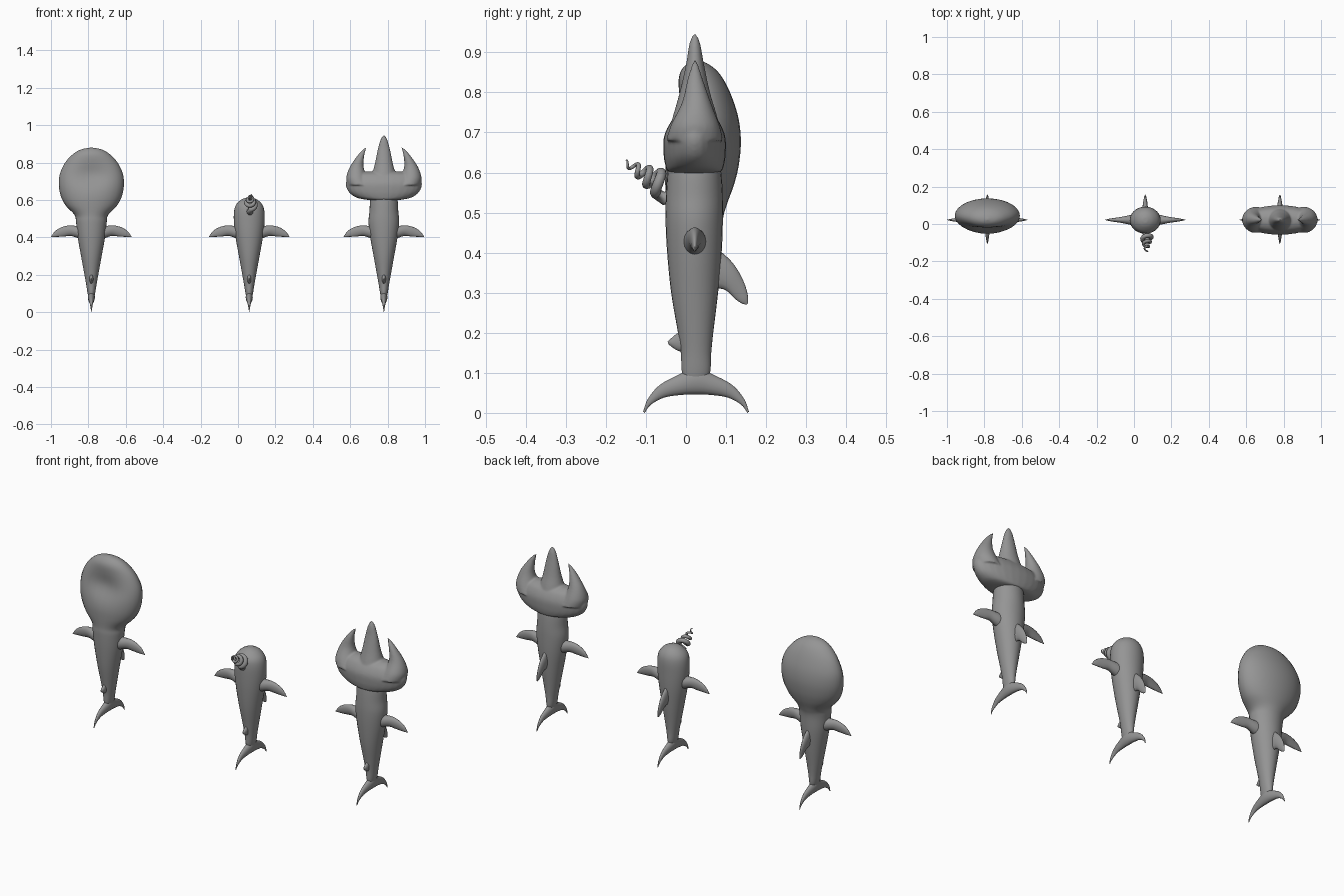
import bpy, bmesh, math
from mathutils import Vector

cube = bpy.data.objects.get("Cube")
if cube:
    bpy.data.objects.remove(cube)

skin = bpy.data.materials.new("grey_skin")
skin.use_nodes = True
skin.diffuse_color = (0.3, 0.3, 0.3, 1)
skin.node_tree.nodes["Principled BSDF"].inputs["Base Color"].default_value = skin.diffuse_color


def smooth_keys(keys, steps=6):
    """Catmull-Rom samples through tuples of numbers."""
    out = []
    for i in range(len(keys) - 1):
        four = [keys[max(i - 1, 0)], keys[i], keys[i + 1], keys[min(i + 2, len(keys) - 1)]]
        for s in range(steps):
            t = s / steps
            out.append([0.5 * (2 * b + (c - a) * t + (2 * a - 5 * b + 4 * c - d) * t ** 2
                               + (3 * b - a - 3 * c + d) * t ** 3) for a, b, c, d in zip(*four)])
    return out + [keys[-1]]


def loft(bm, rings, seg=28):
    """Skin a list of ellipses, each given as centre and two half axes."""
    loops = []
    for c, u, v in rings:
        angles = [2 * math.pi * i / seg for i in range(seg)]
        loops.append([bm.verts.new(c + u * math.cos(a) + v * math.sin(a)) for a in angles])
    for a, b in zip(loops, loops[1:]):
        for i in range(seg):
            j = (i + 1) % seg
            bm.faces.new((a[i], a[j], b[j], b[i]))
    bm.faces.new(loops[0])
    bm.faces.new(loops[-1])


def stack(bm, keys):
    """Upright loft from keys (z, x min, x max, y front, y back)."""
    loft(bm, [(Vector(((a + b) / 2, (f + k) / 2, z)), Vector(((b - a) / 2, 0, 0)),
               Vector((0, (k - f) / 2, 0))) for z, a, b, f, k in smooth_keys(keys)])


def even(keys):
    return [(z, -r, r, f, k) for z, r, f, k in keys]


def fin(bm, keys, place, normal):
    """Thin loft from keys (edge point, opposite edge point, half thickness)."""
    rings = []
    for a, b, c, d, t in smooth_keys(keys):
        p, q = place(a, b), place(c, d)
        rings.append(((p + q) / 2, (p - q) / 2, Vector(normal) * max(t, 0.0005)))
    loft(bm, rings, 16)


def finish(name, bm, x):
    bmesh.ops.recalc_face_normals(bm, faces=bm.faces)
    mesh = bpy.data.meshes.new(name)
    bm.to_mesh(mesh)
    bm.free()
    mesh.materials.append(skin)
    mesh.polygons.foreach_set("use_smooth", [True] * len(mesh.polygons))
    obj = bpy.data.objects.new(name, mesh)
    obj.location.x = x
    bpy.context.collection.objects.link(obj)
    return obj


# Shared trunk, then a different upper end for each animal
TRUNK = [(0.06, 0.01, 0, 0.045), (0.1, 0.02, -0.01, 0.06), (0.15, 0.028, -0.013, 0.063),
         (0.2, 0.037, -0.02, 0.068), (0.3, 0.055, -0.037, 0.08), (0.4, 0.073, -0.047, 0.089),
         (0.48, 0.082, -0.051, 0.092)]
PADDLE = [(0.52, 0.09, -0.05, 0.102), (0.57, 0.137, -0.052, 0.12), (0.62, 0.163, -0.053, 0.132),
          (0.68, 0.174, -0.05, 0.137), (0.74, 0.168, -0.04, 0.13), (0.8, 0.14, -0.028, 0.11),
          (0.845, 0.098, -0.018, 0.085), (0.87, 0.055, 0, 0.057), (0.88, 0.004, 0.02, 0.03)]
DOME = [(0.54, 0.081, -0.051, 0.092), (0.575, 0.07, -0.043, 0.084), (0.6, 0.045, -0.02, 0.065),
        (0.612, 0.018, 0.003, 0.04), (0.614, 0.002, 0.02, 0.024)]
NECK = [(0.54, 0.077, -0.05, 0.092), (0.6, 0.073, -0.046, 0.088), (0.64, 0.06, -0.04, 0.08)]

# Fin outlines
SIDE = [(0.03, 0.465, 0.03, 0.38, 0.033), (0.08, 0.462, 0.07, 0.395, 0.027),
        (0.125, 0.463, 0.11, 0.408, 0.018), (0.165, 0.452, 0.145, 0.405, 0.012),
        (0.195, 0.432, 0.18, 0.403, 0.007), (0.216, 0.403, 0.212, 0.402, 0.001)]
BACK = [(0.05, 0.43, 0.05, 0.31, 0.016), (0.09, 0.4, 0.087, 0.31, 0.014),
        (0.12, 0.37, 0.105, 0.302, 0.012), (0.143, 0.33, 0.122, 0.285, 0.008),
        (0.154, 0.295, 0.138, 0.274, 0.005), (0.155, 0.273, 0.15, 0.27, 0.001)]
BELLY = [(0, 0.21, 0, 0.15, 0.012), (-0.02, 0.2, -0.02, 0.155, 0.01),
         (-0.035, 0.188, -0.036, 0.165, 0.007), (-0.046, 0.178, -0.044, 0.172, 0.002)]
HALF_TAIL = [(-0.107, 0.003, -0.103, 0, 0.001), (-0.095, 0.035, -0.088, 0.02, 0.005),
             (-0.065, 0.07, -0.055, 0.038, 0.01), (-0.015, 0.097, -0.01, 0.045, 0.016)]
TAIL = (HALF_TAIL + [(0.025, 0.115, 0.025, 0.046, 0.019)]
        + [(0.05 - a, b, 0.05 - c, d, t) for a, b, c, d, t in reversed(HALF_TAIL)])


def upright(y, z):
    return Vector((0, y, z))


for name, x, top in (("paddle", -0.784, PADDLE), ("corkscrew", 0.06, DOME), ("trident", 0.78, NECK)):
    bm = bmesh.new()
    stack(bm, even(TRUNK + top))
    if top is PADDLE:
        # Shallow hollow in the front of the paddle
        for v in bm.verts:
            if v.co.y < 0.03 and v.co.z > 0.55:
                v.co.y += 0.03 * math.exp(-(v.co.x / 0.09) ** 2 - ((v.co.z - 0.73) / 0.07) ** 2)
    finish(name + "_body", bm, x)

    for part, keys in (("back_fin", BACK), ("belly_fin", BELLY), ("tail_fin", TAIL)):
        bm = bmesh.new()
        fin(bm, keys, upright, (1, 0, 0))
        finish(name + "_" + part, bm, x)
    for side, s in (("left", 1), ("right", -1)):
        bm = bmesh.new()
        fin(bm, SIDE, lambda a, z: Vector((s * a, 0.022, z)), (0, 1, 0))
        finish(name + "_" + side + "_fin", bm, x)

# Three-pronged head, fused into one skin
bm = bmesh.new()
stack(bm, even([(0.598, 0.06, -0.03, 0.07), (0.603, 0.105, -0.046, 0.088),
                (0.615, 0.152, -0.051, 0.094), (0.645, 0.19, -0.056, 0.099),
                (0.69, 0.204, -0.055, 0.098), (0.73, 0.18, -0.035, 0.08),
                (0.748, 0.12, -0.01, 0.055), (0.753, 0.05, 0.01, 0.035)]))
stack(bm, even([(0.68, 0.08, -0.05, 0.094), (0.75, 0.06, -0.03, 0.075), (0.8, 0.047, -0.016, 0.06),
                (0.87, 0.033, 0, 0.045), (0.92, 0.019, 0.008, 0.036), (0.945, 0.005, 0.017, 0.027)]))
HORN = [(0.68, 0.06, 0.195, -0.05, 0.093), (0.72, 0.088, 0.201, -0.037, 0.083),
        (0.775, 0.108, 0.183, -0.01, 0.062), (0.83, 0.106, 0.147, 0.003, 0.043),
        (0.865, 0.098, 0.117, 0.013, 0.032), (0.88, 0.093, 0.1, 0.018, 0.026)]
stack(bm, HORN)
stack(bm, [(z, -b, -a, f, k) for z, a, b, f, k in HORN])
head = finish("trident_head", bm, 0.78)
remesh = head.modifiers.new("fuse", 'REMESH')
remesh.mode = 'VOXEL'
remesh.voxel_size = 0.005
remesh.use_smooth_shade = True
soften = head.modifiers.new("soften", 'SMOOTH')
soften.factor = 0.5
soften.iterations = 6

# Corkscrew growing from the forehead
path = [(0.06, -0.03, 0.545, 0.018), (0.064, -0.055, 0.535, 0.017)]
start, end = Vector((0.067, -0.062, 0.572)), Vector((0.067, -0.152, 0.626))
across, up = Vector((1, 0, 0)), Vector((0, 0.52, 0.85))
COUNT = 90
for i in range(COUNT + 1):
    t = i / COUNT
    a = 2 * math.pi * 3.5 * t
    p = start.lerp(end, t) + (across * math.sin(a) - up * math.cos(a)) * (0.027 - 0.021 * t)
    path.append((*p, 0.014 - 0.012 * t))
curve = bpy.data.curves.new("corkscrew_lure", 'CURVE')
curve.dimensions = '3D'
curve.bevel_depth = 1
curve.bevel_resolution = 3
curve.use_fill_caps = True
line = curve.splines.new('POLY')
line.points.add(len(path) - 1)
for point, (px, py, pz, r) in zip(line.points, path):
    point.co = (px, py, pz, 1)
    point.radius = r
curve.materials.append(skin)
bpy.context.collection.objects.link(bpy.data.objects.new("corkscrew_lure", curve))
